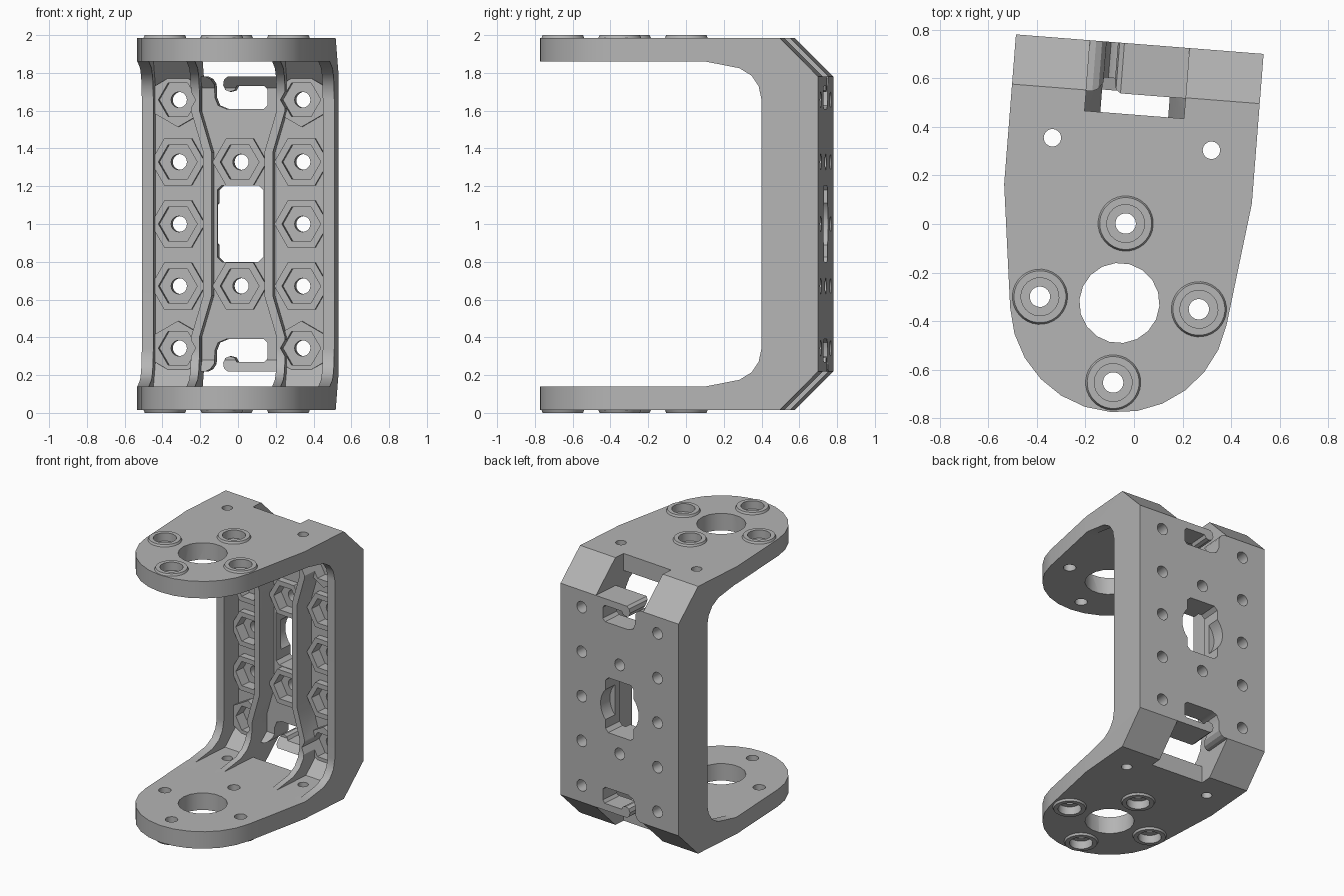
import bpy, bmesh, math
from mathutils import Matrix

cube = bpy.data.objects.get("Cube")
if cube:
    bpy.data.objects.remove(cube)

grey = bpy.data.materials.new("plain grey")
grey.use_nodes = True
colour = (0.46, 0.46, 0.46, 1)
grey.diffuse_color = colour
grey.node_tree.nodes["Principled BSDF"].inputs["Base Color"].default_value = colour


def ngon(a, b, r, n, turn=0.0):
    return [(a + r * math.cos(turn + i * math.tau / n),
             b + r * math.sin(turn + i * math.tau / n)) for i in range(n)]


def rect(a0, b0, a1, b1):
    return [(a0, b0), (a1, b0), (a1, b1), (a0, b1)]


def flip(points):
    """Mirror an outline about mid height (second coordinate)."""
    return [(a, 2 - b) for a, b in reversed(points)]


def place(axis, p, h):
    return {"x": (h, p[0], p[1]), "y": (p[0], h, p[1]), "z": (p[0], p[1], h)}[axis]


def solid(name, outlines, axis, lo, hi, top=None):
    """Extrude outlines along an axis; 'top' gives other outlines for the far end."""
    bm = bmesh.new()
    for near, far in zip(outlines, top or outlines):
        a = [bm.verts.new(place(axis, p, lo)) for p in near]
        b = [bm.verts.new(place(axis, p, hi)) for p in far]
        bm.faces.new(a)
        bm.faces.new(b)
        for i in range(len(a)):
            j = (i + 1) % len(a)
            bm.faces.new((a[i], a[j], b[j], b[i]))
    bmesh.ops.recalc_face_normals(bm, faces=bm.faces)
    mesh = bpy.data.meshes.new(name)
    bm.to_mesh(mesh)
    bm.free()
    mesh.materials.append(grey)
    obj = bpy.data.objects.new(name, mesh)
    bpy.context.collection.objects.link(obj)
    return obj


def combine(target, tool, operation):
    tool.hide_render = True
    mod = target.modifiers.new(operation.lower(), "BOOLEAN")
    mod.operation = operation
    mod.solver = "EXACT"
    mod.object = tool
    bpy.context.view_layer.objects.active = target
    bpy.ops.object.modifier_apply(modifier=mod.name)
    bpy.data.objects.remove(tool)


def cut(outlines, axis, lo, hi):
    combine(bracket, solid("cutter", outlines, axis, lo, hi), "DIFFERENCE")


# C-shaped side profile with chamfered corners and filleted inner rails
half = [(0.767, 1.66), (0.752, 1.73), (0.715, 1.785), (0.65, 1.825),
        (0.47, 1.86), (-1, 1.86), (-1, 1.985), (0.863, 1.985), (1.068, 1.78)]
bracket = solid("bracket", [half + flip(half)], "x", -0.8, 0.8)

# Plan outline: straight back, tapering sides, round nose
start = math.radians(-7)
sweep = math.radians(-166)
nose = [(0.45 * math.cos(start + sweep * i / 12),
         0.45 * math.sin(start + sweep * i / 12)) for i in range(13)]
plan = [(0.511, 1.3), (0.511, 0.45)] + nose + [(-0.511, 0.45), (-0.511, 1.3)]
combine(bracket, solid("plan", [plan], "z", -1, 3), "INTERSECT")

# Pockets between the four ribs; the inner ribs flare towards both ends
floor_half = [(0.92, 1.72), (0.78, 1.86), (0.2, 1.86)]
floor_profile = floor_half + flip(floor_half)


def flare(mid, end):
    upper = [(mid, 1.38), (end, 1.6), (end, 2.5)]
    return flip(upper) + upper


left = flare(0.185, 0.25) + [(0.45, 2.5), (0.45, -0.5)]
right = [(-a, b) for a, b in left]
centre = flare(0.14, 0.205)
centre = centre + [(-a, b) for a, b in reversed(centre)]
for shape in (left, right, centre):
    pocket = solid("pocket", [shape], "y", -0.9, 1.3)
    combine(pocket, solid("floor", [floor_profile], "x", -0.8, 0.8), "INTERSECT")
    combine(bracket, pocket, "DIFFERENCE")

# Hexagonal nut bosses with recesses and bolt holes
P = 0.328
bolts = [(s * P, 1 + k * P * 1.002) for s in (-1, 1) for k in range(-2, 3)]
bolts += [(0, 1 + P), (0, 1 - P)]
bosses = [ngon(a, b, 0.144, 6, math.pi / 6 if abs(b - 1) > 0.5 else 0) for a, b in bolts]
combine(bracket, solid("bosses", bosses, "y", 0.87, 1.0), "UNION")
cut([ngon(a, b, 0.103, 6) for a, b in bolts], "y", 0.6, 0.95)
cut([ngon(a, b, 0.042, 20) for a, b in bolts], "y", 0.6, 1.3)

# Central window with a round recess from the back
w, c = 0.122, 0.025
window = [(w, 0.8 + c), (w, 1.205 - c), (w - c, 1.205), (c - w, 1.205),
          (-w, 1.205 - c), (-w, 0.8 + c), (c - w, 0.8), (w - c, 0.8)]
cut([window], "y", 0.6, 1.3)
cut([ngon(0, 1, 0.165, 32)], "y", 0.97, 1.3)

# Corner notches through the chamfers, and hooked cable slots below them
notch = rect(-0.205, 1.78, 0.205, 2.3)
cut([notch, flip(notch)], "y", 0.777, 1.4)
slot = [(-0.2, 1.79), (-0.155, 1.768), (-0.137, 1.74), (-0.135, 1.67), (-0.118, 1.628),
        (-0.075, 1.61), (0.125, 1.61), (0.145, 1.63), (0.145, 1.71), (0.13, 1.73),
        (-0.018, 1.73), (-0.03, 1.708), (-0.055, 1.7), (-0.08, 1.71),
        (-0.09, 1.735), (-0.083, 1.765), (-0.05, 1.79)]
cut([slot, flip(slot)], "y", 0.7, 1.3)

# Raised rings with counterbored screw holes on both outer plates
screws = [(0, P), (0, -P), (P, 0), (-P, 0)]
wide = [ngon(a, b, 0.118, 32) for a, b in screws]
narrow = [ngon(a, b, 0.107, 32) for a, b in screws]
for base, tip, deep, out in ((1.975, 2.0, 1.94, 2.2), (0.025, 0.0, 0.06, -0.2)):
    combine(bracket, solid("rings", wide, "z", base, tip, narrow), "UNION")
    cut([ngon(a, b, 0.078, 24) for a, b in screws], "z", deep, out)

# Holes running through both plates
through = [ngon(a, b, 0.042, 24) for a, b in screws]
through += [ngon(s * P, 2 * P, 0.036, 20) for s in (-1, 1)]
through.append(ngon(0, 0, 0.165, 18))
cut(through, "z", -0.3, 2.3)

# Slight turn about the vertical, then smooth shading with sharp edges
bracket.data.transform(Matrix.Translation((-0.06, -0.325, 0))
                       @ Matrix.Rotation(math.radians(-4.5), 4, "Z"))
for o in bpy.context.selected_objects:
    o.select_set(False)
bracket.select_set(True)
bpy.context.view_layer.objects.active = bracket
bpy.ops.object.shade_smooth_by_angle(angle=math.radians(25))
normals = bracket.modifiers.new("even_normals", "WEIGHTED_NORMAL")
normals.keep_sharp = True
